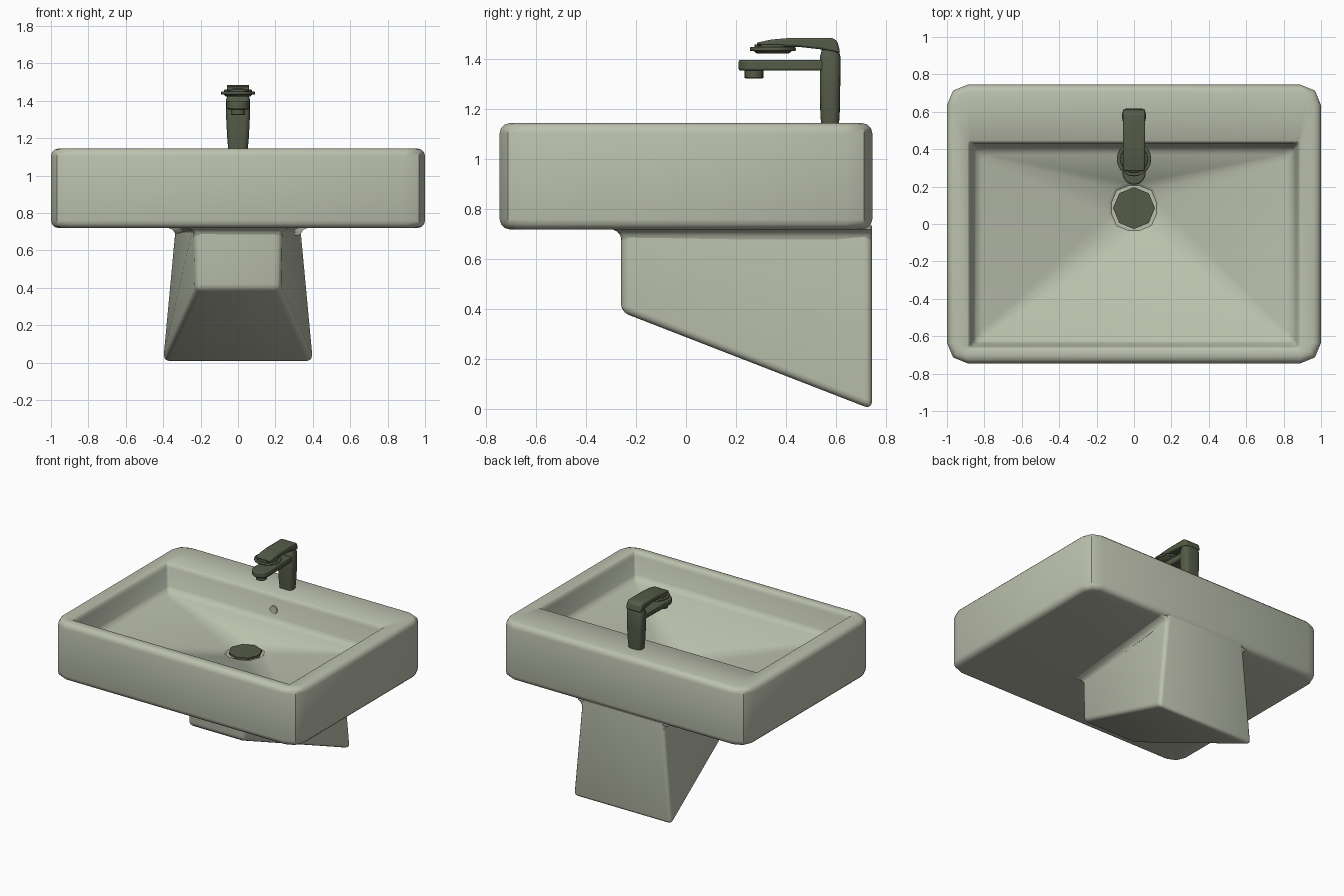
import bpy, bmesh
from math import sin, cos, pi, radians
from mathutils import Matrix

if "Cube" in bpy.data.objects:
    bpy.data.objects.remove(bpy.data.objects["Cube"])


def material(name, color):
    m = bpy.data.materials.new(name)
    m.diffuse_color = (*color, 1)
    m.use_nodes = True
    m.node_tree.nodes["Principled BSDF"].inputs["Base Color"].default_value = m.diffuse_color
    return m


CERAMIC = material("ceramic", (0.50, 0.53, 0.42))
METAL = material("dark_metal", (0.09, 0.105, 0.065))


def finish(bm, name, mat, bevel=0, segments=2, angle=40):
    bmesh.ops.recalc_face_normals(bm, faces=bm.faces[:])
    me = bpy.data.meshes.new(name)
    bm.to_mesh(me)
    bm.free()
    ob = bpy.data.objects.new(name, me)
    bpy.context.collection.objects.link(ob)
    me.materials.append(mat)
    if bevel:
        b = ob.modifiers.new("bevel", 'BEVEL')
        b.width, b.segments = bevel, segments
        b.limit_method, b.angle_limit = 'ANGLE', radians(30)
    bpy.ops.object.select_all(action='DESELECT')
    ob.select_set(True)
    bpy.context.view_layer.objects.active = ob
    bpy.ops.object.shade_smooth_by_angle(angle=radians(angle))
    return ob


def rounded_rect(x0, x1, y0, y1, z, r, n=2):
    pts = []
    corners = [(x1 - r, y1 - r), (x0 + r, y1 - r), (x0 + r, y0 + r), (x1 - r, y0 + r)]
    for i, (cx, cy) in enumerate(corners):
        for k in range(n + 1):
            a = pi / 2 * (i + k / n)
            pts.append((cx + r * cos(a), cy + r * sin(a), z))
    return pts


def loft(rings, cap_top=True):
    bm = bmesh.new()
    rows = [[bm.verts.new(p) for p in ring] for ring in rings]
    for a, b in zip(rows, rows[1:]):
        for i in range(len(a)):
            j = (i + 1) % len(a)
            bm.faces.new((a[i], a[j], b[j], b[i]))
    bm.faces.new(rows[0][::-1])
    if cap_top:
        bm.faces.new(rows[-1])
    return bm


def extrude(pts, vec):
    bm = bmesh.new()
    f = bm.faces.new([bm.verts.new(p) for p in pts])
    new = bmesh.ops.extrude_face_region(bm, geom=[f])["geom"]
    bmesh.ops.translate(bm, vec=vec, verts=[v for v in new if isinstance(v, bmesh.types.BMVert)])
    return bm


def cylinder(name, mat, center, r, depth, sides, axis='Z', bevel=0, r2=None):
    bm = bmesh.new()
    m = Matrix.Translation(center)
    if axis == 'Y':
        m = m @ Matrix.Rotation(pi / 2, 4, 'X')
    bmesh.ops.create_cone(bm, cap_ends=True, segments=sides, radius1=r,
                          radius2=r if r2 is None else r2, depth=depth, matrix=m)
    return finish(bm, name, mat, bevel)


# Basin: rounded slab, rim, steep inner walls and floor sloping to the drain
rings = []
R = 0.04
for k in range(4):
    a = pi / 2 * k / 3
    i = R * (1 - sin(a))
    rings.append(rounded_rect(-1 + i, 1 - i, -.745 + i, .745 - i, .72 + R * (1 - cos(a)), .11 - i))
for k in range(4):
    a = pi / 2 * k / 3
    i = R * (1 - cos(a))
    rings.append(rounded_rect(-1 + i, 1 - i, -.745 + i, .745 - i, 1.145 - R * (1 - sin(a)), .11 - i))
for i, z, r in [(0, 1.145, .012), (.008, 1.137, .012), (.016, 1.115, .014),
                (.032, .99, .02), (.045, .965, .025), (.075, .95, .03)]:
    rings.append(rounded_rect(-.89 + i, .89 - i, -.67 + i, .445 - i, z, r))
for h, z in [(.135, .862), (.12, .848)]:
    rings.append(rounded_rect(-h, h, .085 - h, .085 + h, z, h * .75))
finish(loft(rings), "basin", CERAMIC)

# Drain plug and overflow opening
cylinder("drain_plug", METAL, (0, .085, .853), .112, .02, 8)
cylinder("overflow_ring", CERAMIC, (0, .422, 1.04), .03, .025, 12, 'Y')

# Wall bracket: tapered shroud with sloping underside
bm = bmesh.new()


def quad(fx, fy, fz, bx, by, bz):
    return [bm.verts.new(p) for p in
            [(-fx, fy, fz), (fx, fy, fz), (bx, by, bz), (-bx, by, bz)]]


low = quad(.225, -.26, .39, .405, .744, 0)
high = quad(.235, -.26, .735, .335, .744, .735)
for i in range(4):
    j = (i + 1) % 4
    bm.faces.new((low[i], low[j], high[j], high[i]))
bm.faces.new(low[::-1])
bm.faces.new(high)
edges = [e for e in bm.edges if not all(v in high for v in e.verts)]
bmesh.ops.bevel(bm, geom=edges, offset=.03, segments=3, profile=.5, affect='EDGES')
finish(bm, "shroud", CERAMIC)

# Flared collar where the shroud meets the basin
bm = bmesh.new()
rows = [quad(.232 + d, -.258 - d, z, .336 + d, .74, z)
        for d, z in [(0, .68), (.004, .695), (.015, .71), (.04, .722)]]
for a, b in zip(rows, rows[1:]):
    for i in range(4):
        j = (i + 1) % 4
        bm.faces.new((a[i], a[j], b[j], b[i]))
bm.faces.new(rows[0][::-1])
bm.faces.new(rows[-1])
bmesh.ops.bevel(bm, geom=[e for e in bm.edges if abs(e.verts[0].co.z - e.verts[1].co.z) > .005],
                offset=.015, segments=2, profile=.5, affect='EDGES')
finish(bm, "shroud_collar", CERAMIC, angle=50)

# Tap body
finish(loft([rounded_rect(-w, w, y0, y1, z, .028, 4) for w, y0, y1, z in
             [(.052, .54, .612, 1.14), (.057, .537, .615, 1.19), (.063, .535, .617, 1.3),
              (.063, .535, .618, 1.41), (.058, .54, .614, 1.424), (.055, .543, .61, 1.44)]]),
       "tap_body", METAL)

# Spout: flat bar with a round nose
nose = [(.062 * cos(a), .272 + .062 * sin(a), 1.355) for a in [pi + pi * k / 10 for k in range(11)]]
finish(extrude([(-.055, .56, 1.355)] + nose + [(.055, .56, 1.355)], (0, 0, .043)),
       "spout", METAL, .008)
cylinder("aerator", METAL, (0, .272, 1.342), .038, .036, 16, bevel=.004)

# Lever: side profile, thick at the body and thin at the tip
side = [(.617, 1.425), (.54, 1.44), (.45, 1.45), (.29, 1.452), (.28, 1.466), (.34, 1.479),
        (.42, 1.486), (.585, 1.486), (.606, 1.472)]
finish(extrude([(-.06, y, z) for y, z in side], (.12, 0, 0)), "lever", METAL, .01)

# Round disc below the lever tip
cylinder("lever_disc", METAL, (0, .347, 1.441), .092, .016, 20, bevel=.005)
cylinder("lever_disc_bottom", METAL, (0, .347, 1.43), .065, .012, 20, r2=.08)
cylinder("lever_disc_top", METAL, (0, .347, 1.452), .074, .016, 20, bevel=.004)
